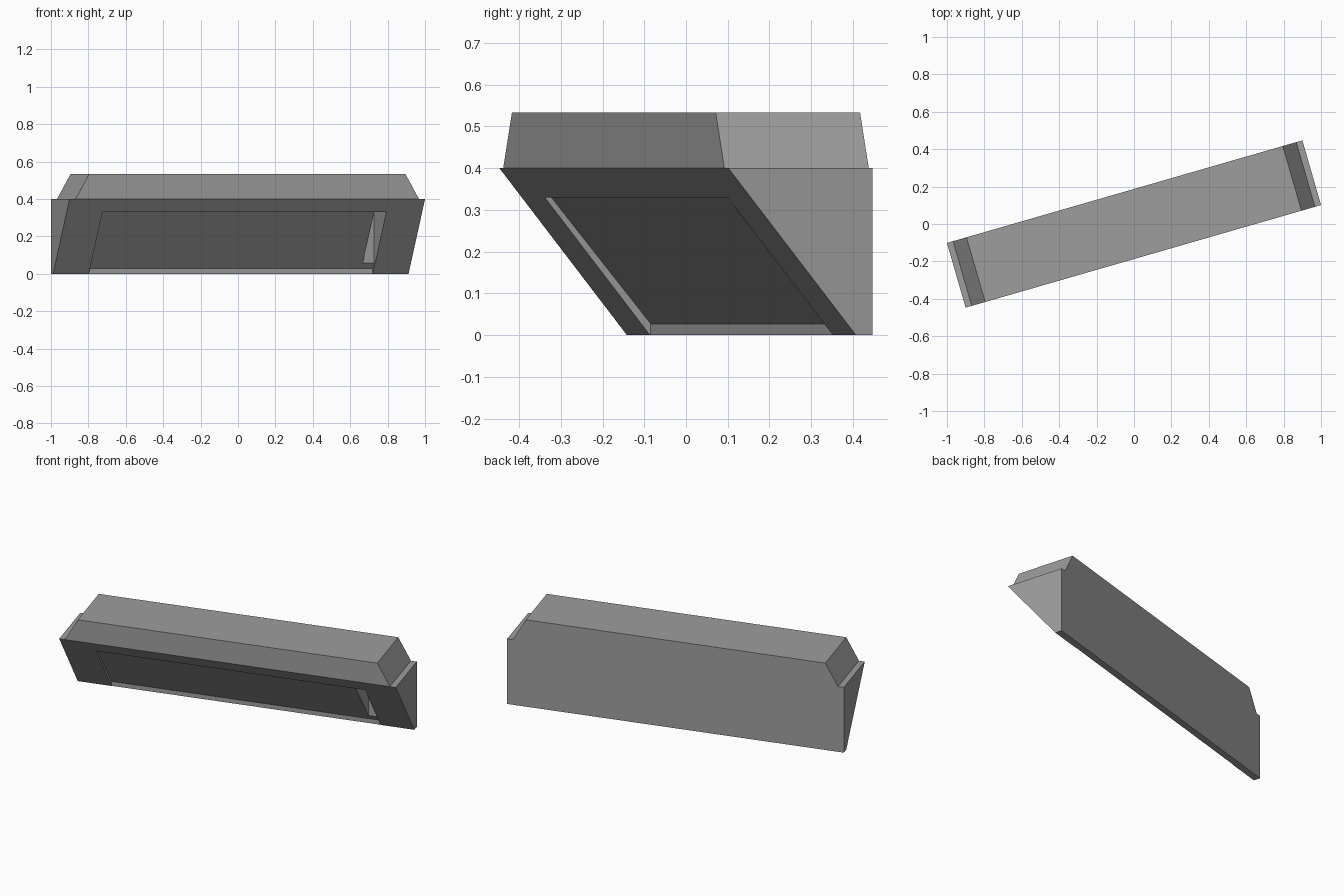
import bpy, bmesh, math
from mathutils import Matrix

cube = bpy.data.objects.get("Cube")
if cube:
    bpy.data.objects.remove(cube, do_unlink=True)

GREY = (0.34, 0.34, 0.34, 1)
TURN = Matrix.Rotation(math.radians(16.1), 4, 'Z')
HALF_LEN, HALF_DEPTH, BODY_TOP, TOP = 0.989, 0.18, 0.4, 0.533

grey = bpy.data.materials.new("plain_grey")
grey.use_nodes = True
grey.diffuse_color = GREY
grey.node_tree.nodes["Principled BSDF"].inputs["Base Color"].default_value = GREY


def prism(name, profile, place, start, end):
    """Extrude a 2D profile between two distances, turned to the model's heading."""
    bm = bmesh.new()
    rings = [[bm.verts.new(place(p, d)) for p in profile] for d in (start, end)]
    bm.faces.new(rings[0])
    bm.faces.new(rings[1][::-1])
    n = len(profile)
    for i in range(n):
        j = (i + 1) % n
        bm.faces.new((rings[0][i], rings[0][j], rings[1][j], rings[1][i]))
    bmesh.ops.recalc_face_normals(bm, faces=bm.faces)
    bm.transform(TURN)
    mesh = bpy.data.meshes.new(name)
    bm.to_mesh(mesh)
    bm.free()
    mesh.materials.append(grey)
    obj = bpy.data.objects.new(name, mesh)
    bpy.context.collection.objects.link(obj)
    return obj


def along_length(p, d):
    return (d, p[0], p[1])


def along_depth(p, d):
    return (p[0], d, p[1])


def cut(target, cutter):
    mod = target.modifiers.new("cut", 'BOOLEAN')
    mod.operation = 'DIFFERENCE'
    mod.solver = 'EXACT'
    mod.object = cutter
    bpy.context.view_layer.objects.active = target
    bpy.ops.object.modifier_apply(modifier=mod.name)
    bpy.data.objects.remove(cutter, do_unlink=True)


# Wedge body: upright back, front leaning in towards the foot
body = prism("wedge_body", [(-HALF_DEPTH, BODY_TOP), (HALF_DEPTH, BODY_TOP),
                            (HALF_DEPTH, 0), (0.138, 0)],
             along_length, -HALF_LEN, HALF_LEN)

# Shallow recess in the sloping front, open at the foot
cut(body, prism("recess_cutter", [(-0.3, -0.1), (0.14, -0.1), (0.14, 0.027),
                                  (-0.108, 0.33), (-0.3, 0.33)],
                along_length, -0.79, 0.79))

# Deeper upright slot at one end of the recess
cut(body, prism("slot_cutter", [(-0.3, 0.055), (0.114, 0.055),
                                (0.114, 0.33), (-0.3, 0.33)],
                along_length, 0.727, 0.79))

# Cap with sloping ends
prism("top_cap", [(-0.955, BODY_TOP), (0.955, BODY_TOP), (0.88, TOP), (-0.88, TOP)],
      along_depth, -HALF_DEPTH, HALF_DEPTH)
